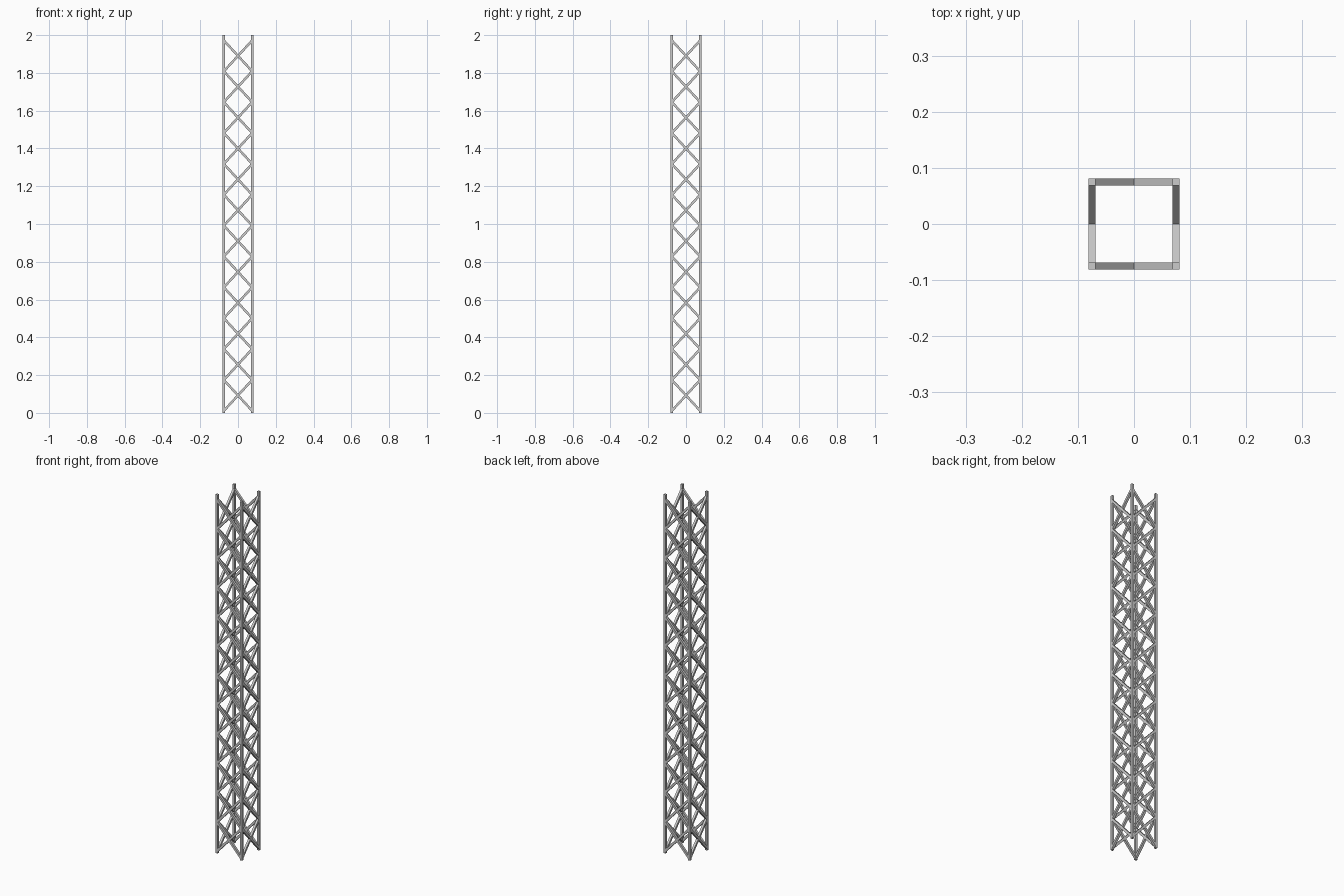
import bpy
from mathutils import Vector

if "Cube" in bpy.data.objects:
    bpy.data.objects.remove(bpy.data.objects["Cube"])

HEIGHT = 2.0
HALF = 0.075       # post centre offset
BAR = 0.0125       # square bar width
BAYS = 12
PITCH = 0.1634
Z0 = 0.011         # first brace node


def bar(name, a, b, side, w, t):
    """Square bar from a to b; side is the horizontal direction of width w."""
    a, b, side = Vector(a), Vector(b), Vector(side)
    other = (b - a).normalized().cross(side)
    verts = []
    for p in (a, b):
        for s, o in ((-1, -1), (1, -1), (1, 1), (-1, 1)):
            verts.append(p + side * s * w / 2 + other * o * t / 2)
    faces = [(0, 3, 2, 1), (4, 5, 6, 7)]
    faces += [(i, (i + 1) % 4, (i + 1) % 4 + 4, i + 4) for i in range(4)]
    mesh = bpy.data.meshes.new(name)
    mesh.from_pydata(verts, [], faces)
    obj = bpy.data.objects.new(name, mesh)
    bpy.context.collection.objects.link(obj)
    return obj


corners = [(-1, -1), (1, -1), (1, 1), (-1, 1)]

# four corner posts
for i, (x, y) in enumerate(corners):
    bar(f"corner_post_{i + 1}", (x * HALF, y * HALF, 0),
        (x * HALF, y * HALF, HEIGHT), (1, 0, 0), BAR, BAR)

# crossed braces on every side, stacked in bays
for i, side in enumerate(("front", "right", "back", "left")):
    p = Vector((*corners[i], 0)) * HALF
    q = Vector((*corners[(i + 1) % 4], 0)) * HALF
    normal = (p + q).normalized()
    for d, (a, b) in enumerate(((p, q), (q, p))):
        brace = bar(f"{side}_brace_{d + 1}", a + Vector((0, 0, Z0)),
                    b + Vector((0, 0, Z0 + PITCH)), normal, BAR, BAR)
        arr = brace.modifiers.new("bays", 'ARRAY')
        arr.count = BAYS
        arr.use_relative_offset = False
        arr.use_constant_offset = True
        arr.constant_offset_displace = (0, 0, PITCH)
